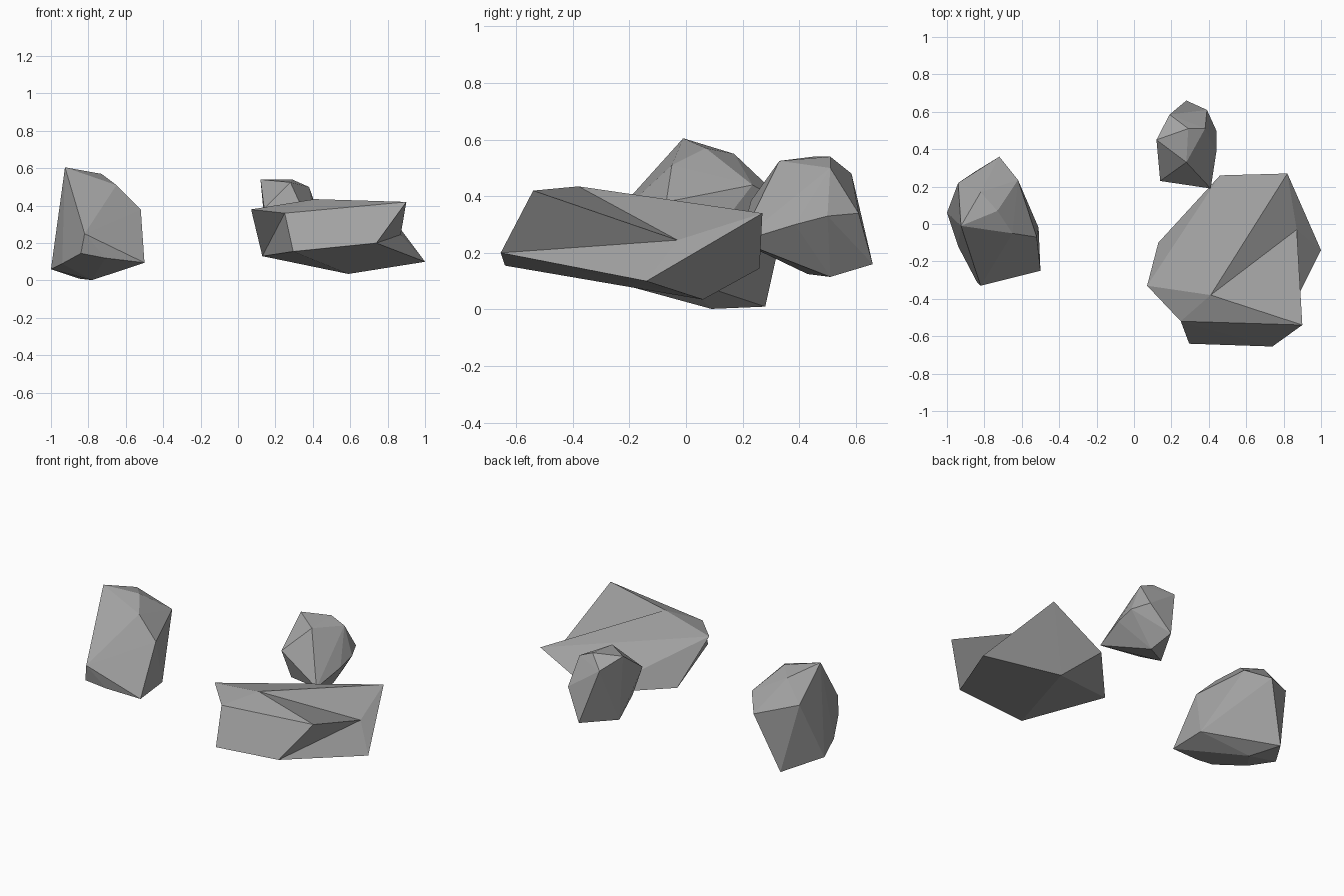
import bpy, bmesh

cube = bpy.data.objects.get("Cube")
if cube:
    bpy.data.objects.remove(cube, do_unlink=True)

# One grey stone colour
stone = bpy.data.materials.new("grey_stone")
stone.use_nodes = True
grey = (0.36, 0.36, 0.36, 1)
stone.diffuse_color = grey
stone.node_tree.nodes["Principled BSDF"].inputs["Base Color"].default_value = grey


def rock(name, corners, faces=None):
    """Flat-faced rock: a hull round the corners, or the named faces."""
    bm = bmesh.new()
    verts = {key: bm.verts.new(co) for key, co in corners.items()}
    if faces:
        for face in faces.split():
            bm.faces.new([verts[key] for key in face])
    else:
        hull = bmesh.ops.convex_hull(bm, input=bm.verts[:])
        spare = {g for g in hull["geom_interior"] + hull["geom_unused"]
                 if isinstance(g, bmesh.types.BMVert)}
        bmesh.ops.delete(bm, geom=list(spare), context="VERTS")
    bmesh.ops.recalc_face_normals(bm, faces=bm.faces[:])
    mesh = bpy.data.meshes.new(name)
    bm.to_mesh(mesh)
    bm.free()
    mesh.materials.append(stone)
    obj = bpy.data.objects.new(name, mesh)
    bpy.context.collection.objects.link(obj)
    return obj


# Broad slab with a dent in its left side
rock("large_flat_rock", dict(
    A=(.46, .26, .145), B=(.82, .27, .34), C=(1, -.14, .1),
    E=(.9, -.54, .42), F=(.74, -.655, .2), G=(.295, -.64, .155),
    H=(.25, -.52, .36), I=(.07, -.33, .38), K=(.41, -.38, .435),
    L=(.87, -.03, .245), M=(.59, .06, .035), N=(.13, -.1, .13),
), "BKL KEL KHE KIH KBI IBA IAN EFL FCL LCB HGF HFE HIN HNG "
   "GFM FCM CBM BAM MAN MNG")

# Tall pointed rock
rock("tall_rock", dict(
    peak=(-.925, -.01, .605), top_mid=(-.73, .07, .57),
    top_back=(-.82, .17, .55), top_front=(-.65, -.05, .51),
    shoulder=(-.52, -.07, .38), back_left=(-.62, .235, .44),
    back=(-.72, .36, .37), back_right=(-.94, .22, .43),
    right_foot=(-1, .06, .06), right_front_foot=(-.94, -.12, .09),
    brow=(-.82, -.33, .25), brow_foot=(-.84, -.31, .145),
    front_foot=(-.71, -.29, .12), left_foot=(-.5, -.25, .095),
    left_back_foot=(-.51, -.02, .11), base=(-.78, .09, .002),
    base_back=(-.85, .28, .01),
))

# Small rock behind the slab
rock("small_rock", dict(
    top_right=(.12, .45, .54), top_back=(.29, .51, .54),
    top_front=(.28, .33, .525), top_left=(.38, .51, .5),
    front_right=(.14, .23, .385), front_left=(.41, .19, .24),
    back_right=(.19, .585, .48), back_left=(.39, .61, .34),
    left=(.44, .5, .33), left_front=(.44, .385, .3),
    spike=(.28, .66, .16), base_back=(.3, .51, .115),
    base_right=(.16, .43, .125), base_front=(.18, .27, .215),
))
